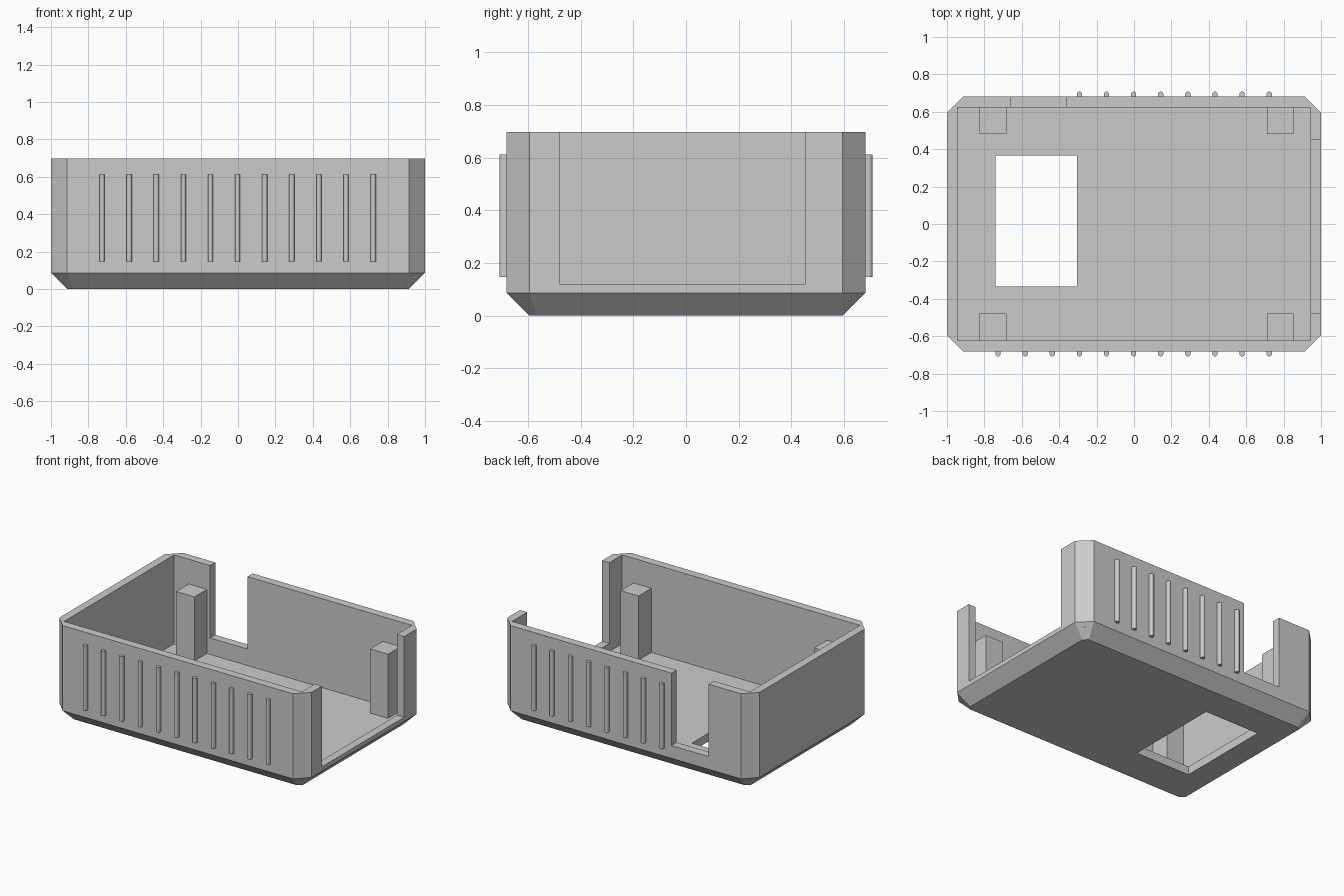
import bpy, bmesh, math

cube = bpy.data.objects.get("Cube")
if cube:
    bpy.data.objects.remove(cube, do_unlink=True)

GREY = (0.6, 0.6, 0.6, 1)
grey = bpy.data.materials.new("light grey plastic")
grey.use_nodes = True
grey.diffuse_color = GREY
grey.node_tree.nodes["Principled BSDF"].inputs["Base Color"].default_value = GREY

TOP = 0.697
HALF_X, HALF_Y = 1.0, 0.682
CHAMFER = 0.087
FLOOR = 0.06
IN_X, IN_Y = 0.943, 0.623


def loft(name, loops):
    """Solid through a stack of matching point loops (counter-clockwise, upwards)."""
    bm = bmesh.new()
    rings = [[bm.verts.new(p) for p in loop] for loop in loops]
    for low, high in zip(rings, rings[1:]):
        n = len(low)
        for i in range(n):
            j = (i + 1) % n
            bm.faces.new((low[i], low[j], high[j], high[i]))
    bm.faces.new(rings[0][::-1])
    bm.faces.new(rings[-1])
    bmesh.ops.recalc_face_normals(bm, faces=bm.faces)
    mesh = bpy.data.meshes.new(name)
    bm.to_mesh(mesh)
    bm.free()
    mesh.materials.append(grey)
    obj = bpy.data.objects.new(name, mesh)
    bpy.context.collection.objects.link(obj)
    return obj


def prism(name, outline, z0, z1):
    return loft(name, [[(x, y, z) for x, y in outline] for z in (z0, z1)])


def box(name, x0, x1, y0, y1, z0, z1):
    return prism(name, [(x0, y0), (x1, y0), (x1, y1), (x0, y1)], z0, z1)


def octagon(x, y, cut, z):
    return [(x, cut - y, z), (x, y - cut, z), (x - cut, y, z), (cut - x, y, z),
            (-x, y - cut, z), (-x, cut - y, z), (cut - x, -y, z), (x - cut, -y, z)]


def carve(obj, cutter):
    cutter.hide_render = True
    mod = obj.modifiers.new("cut", "BOOLEAN")
    mod.operation = "DIFFERENCE"
    mod.solver = "EXACT"
    mod.object = cutter
    bpy.context.view_layer.objects.active = obj
    bpy.ops.object.modifier_apply(modifier=mod.name)
    bpy.data.objects.remove(cutter, do_unlink=True)


# Chamfered tray
shell = loft("case_shell", [
    octagon(HALF_X - CHAMFER, HALF_Y - CHAMFER, 0.03, 0),
    octagon(HALF_X, HALF_Y, CHAMFER, CHAMFER),
    octagon(HALF_X, HALF_Y, CHAMFER, TOP)])

# Cavity, floor window, back notch and wide side opening
carve(shell, box("cavity_cutter", -IN_X, IN_X, -IN_Y, IN_Y, FLOOR, 1))
carve(shell, box("window_cutter", -0.74, -0.304, -0.333, 0.367, -0.2, 0.2))
carve(shell, box("back_notch_cutter", -0.657, -0.362, 0.55, 0.8, 0.178, 1))
carve(shell, box("side_opening_cutter", 0.9, 1.2, -0.478, 0.452, 0.118, 1))

# Corner posts against the front and back walls
for side, x0, x1 in (("right", -0.827, -0.682), ("left", 0.711, 0.853)):
    box(f"front_{side}_post", x0, x1, -IN_Y - 0.005, -0.479, FLOOR - 0.005, 0.52)
    box(f"back_{side}_post", x0, x1, 0.481, IN_Y + 0.005, FLOOR - 0.005, 0.52)


# Round-nosed grip ribs
def rib(name, x, side):
    r = 0.014
    nose = HALF_Y + 0.026 - r
    outline = [(x + r, side * (HALF_Y - 0.01))]
    for i in range(9):
        a = math.pi * i / 8
        outline.append((x + r * math.cos(a), side * (nose + r * math.sin(a))))
    outline.append((x - r, side * (HALF_Y - 0.01)))
    obj = prism(name, outline, 0.147, 0.612)
    bpy.ops.object.select_all(action="DESELECT")
    obj.select_set(True)
    bpy.context.view_layer.objects.active = obj
    bpy.ops.object.shade_smooth_by_angle(angle=math.radians(30))


for i in range(11):
    x = -0.727 + 0.145 * i
    rib(f"front_rib_{i + 1}", x, -1)
    if i >= 3:
        rib(f"back_rib_{i - 2}", x, 1)
